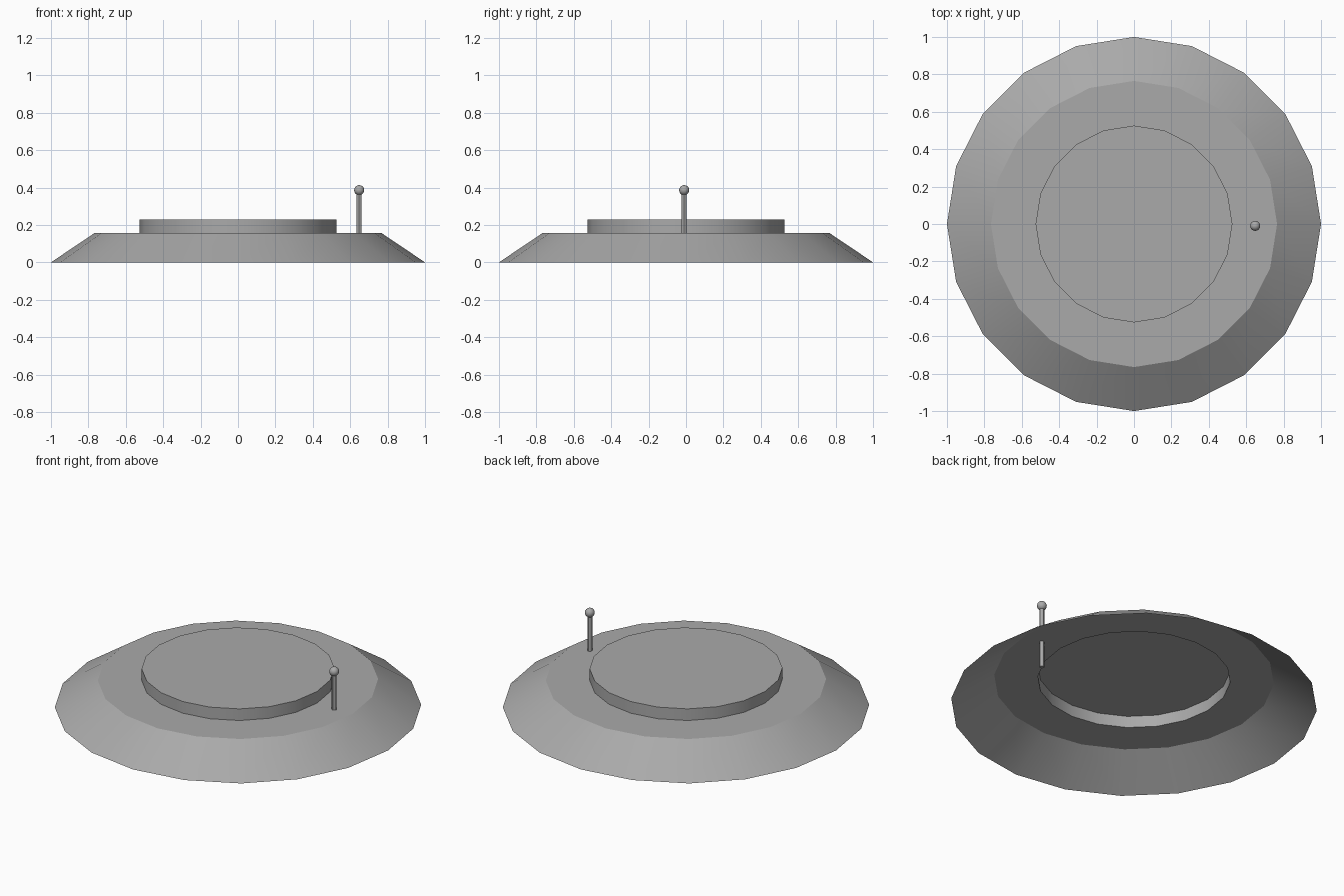
import bpy
import bmesh
from math import cos, sin, tau, radians

cube = bpy.data.objects.get("Cube")
if cube:
    bpy.data.objects.remove(cube)

SIDES = 20
RIM_R, TOP_R, DISC_R = 1.0, 0.765, 0.526
RING_Z, DISC_Z = 0.158, 0.228
PIN_X, PIN_Y, KNOB_Z = 0.648, -0.01, 0.386

grey = bpy.data.materials.new("plain grey")
grey.use_nodes = True
colour = (0.4, 0.4, 0.4, 1)
grey.diffuse_color = colour
grey.node_tree.nodes["Principled BSDF"].inputs["Base Color"].default_value = colour


def finish(obj):
    obj.data.materials.append(grey)
    bpy.ops.object.select_all(action="DESELECT")
    obj.select_set(True)
    bpy.context.view_layer.objects.active = obj
    bpy.ops.object.shade_smooth_by_angle(angle=radians(30))


def lathe_shell(name, profile, capped=False):
    """Open thin shell turned from (radius, height) points."""
    bm = bmesh.new()
    rings = [[bm.verts.new((r * cos(tau * i / SIDES), r * sin(tau * i / SIDES), z))
              for i in range(SIDES)] for r, z in profile]
    for low, high in zip(rings, rings[1:]):
        for i in range(SIDES):
            j = (i + 1) % SIDES
            bm.faces.new((low[i], low[j], high[j], high[i]))
    if capped:
        bm.faces.new(rings[-1])
    mesh = bpy.data.meshes.new(name)
    bm.to_mesh(mesh)
    bm.free()
    obj = bpy.data.objects.new(name, mesh)
    bpy.context.collection.objects.link(obj)
    finish(obj)


# Hollow sloping base with a flat ring on top, open underneath
lathe_shell("sloped_base", [(RIM_R, 0), (TOP_R, RING_Z), (DISC_R, RING_Z)])

# Raised central disc, hollow from below
lathe_shell("raised_disc", [(DISC_R, RING_Z), (DISC_R, DISC_Z)], capped=True)

# Thin pin passing through the ring down to the ground
bpy.ops.mesh.primitive_cylinder_add(vertices=12, radius=0.0135, depth=KNOB_Z,
                                    location=(PIN_X, PIN_Y, KNOB_Z / 2))
pin = bpy.context.object
pin.name = "pin"
finish(pin)

# Round knob on the pin
bpy.ops.mesh.primitive_uv_sphere_add(segments=16, ring_count=10, radius=0.027,
                                     location=(PIN_X, PIN_Y, KNOB_Z))
knob = bpy.context.object
knob.name = "pin_knob"
finish(knob)
